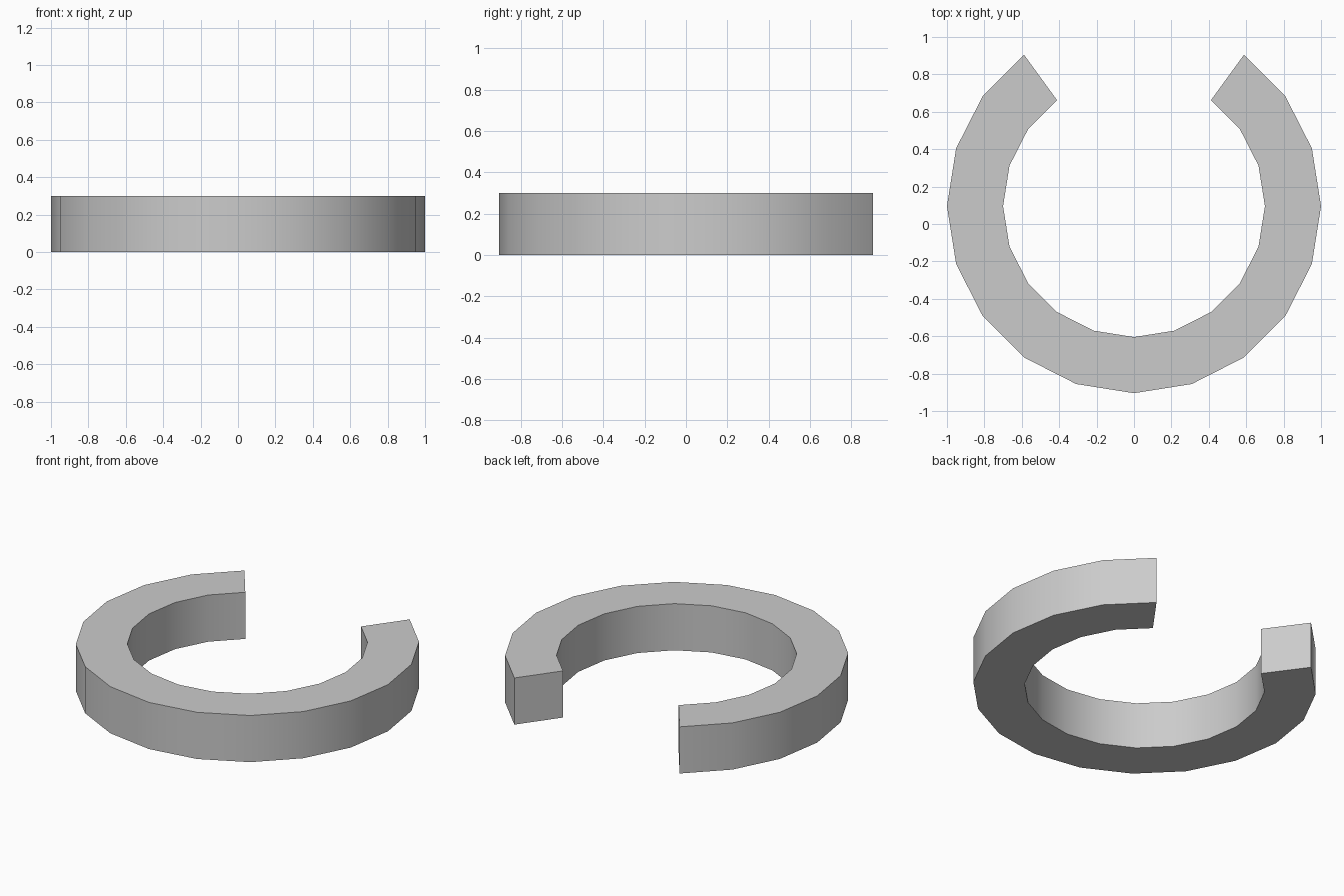
import bpy, bmesh
from math import cos, sin, radians

if "Cube" in bpy.data.objects:
    bpy.data.objects.remove(bpy.data.objects["Cube"])

OUTER, INNER, HEIGHT = 1.0, 0.7, 0.3
STEP, SEGMENTS, START = 18, 16, 126      # 20-sided ring with 4 sides left open
CY = (1 - sin(radians(54))) / 2          # centres the open ring on y = 0

# Open ring: sweep one rectangular cross-section around the arc
bm = bmesh.new()
section = [(INNER, 0), (OUTER, 0), (OUTER, HEIGHT), (INNER, HEIGHT)]
rings = []
for i in range(SEGMENTS + 1):
    a = radians(START + i * STEP)
    rings.append([bm.verts.new((r * cos(a), CY + r * sin(a), z)) for r, z in section])
for a, b in zip(rings, rings[1:]):
    for k in range(4):
        n = (k + 1) % 4
        bm.faces.new((a[k], a[n], b[n], b[k]))
# End caps
bm.faces.new(rings[0])
bm.faces.new(rings[-1])
bmesh.ops.recalc_face_normals(bm, faces=bm.faces)

mesh = bpy.data.meshes.new("open_ring")
bm.to_mesh(mesh)
bm.free()
ring = bpy.data.objects.new("open_ring", mesh)
bpy.context.collection.objects.link(ring)

# Smooth curved walls, crisp rims and ends
bpy.context.view_layer.objects.active = ring
ring.select_set(True)
bpy.ops.object.shade_smooth_by_angle(angle=radians(30))
